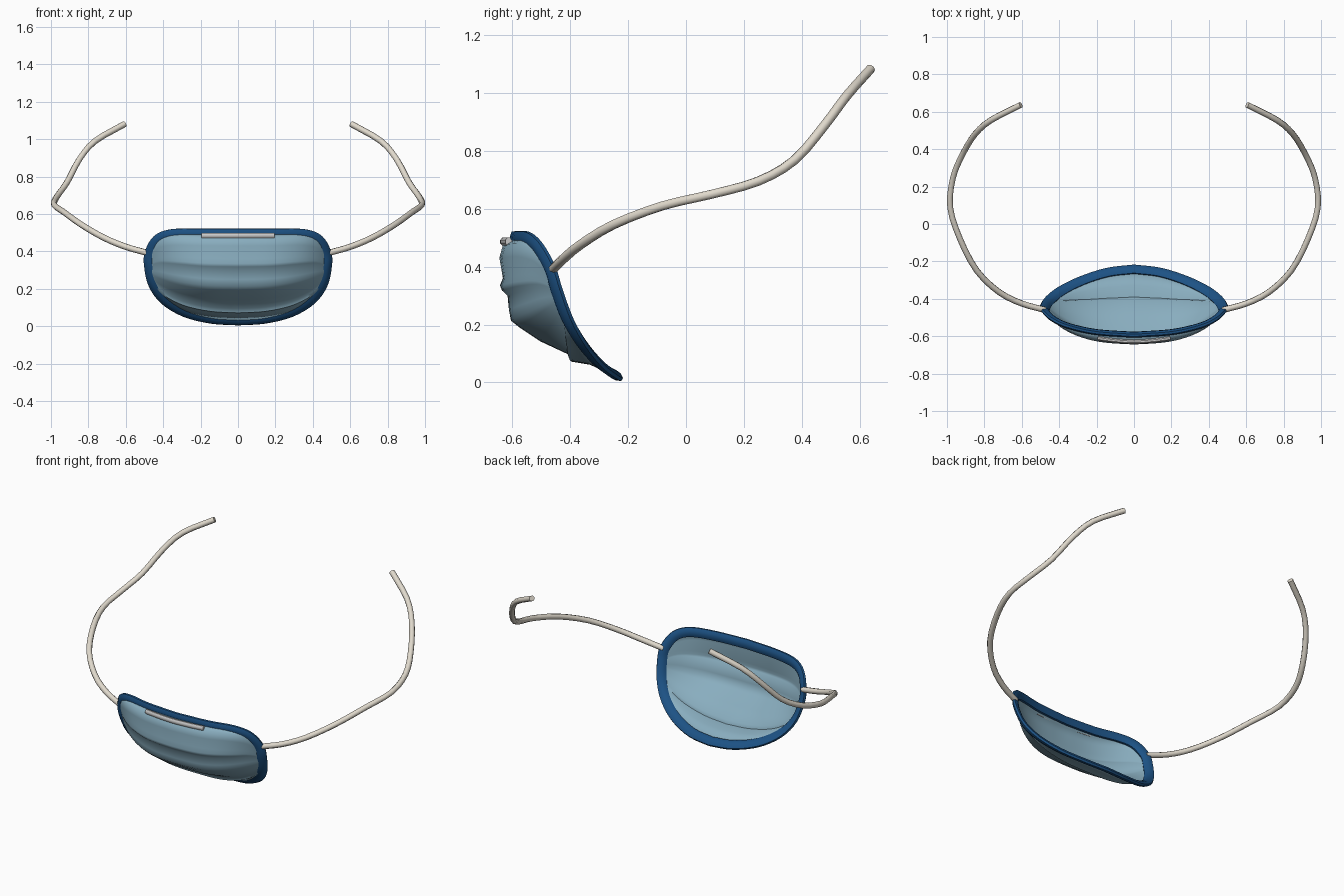
import bpy, bmesh, math
from mathutils import Vector as V

if "Cube" in bpy.data.objects:
    bpy.data.objects.remove(bpy.data.objects["Cube"])


def material(name, rgb):
    m = bpy.data.materials.new(name)
    m.diffuse_color = (*rgb, 1)
    m.use_nodes = True
    m.node_tree.nodes["Principled BSDF"].inputs["Base Color"].default_value = m.diffuse_color
    return m


def make_object(name, verts, faces, mat, angle=50):
    me = bpy.data.meshes.new(name)
    me.from_pydata(verts, [], faces)
    bm = bmesh.new()
    bm.from_mesh(me)
    bmesh.ops.remove_doubles(bm, verts=bm.verts, dist=1e-5)
    bmesh.ops.recalc_face_normals(bm, faces=bm.faces)
    bm.to_mesh(me)
    bm.free()
    ob = bpy.data.objects.new(name, me)
    bpy.context.collection.objects.link(ob)
    me.materials.append(mat)
    bpy.ops.object.select_all(action='DESELECT')
    ob.select_set(True)
    bpy.context.view_layer.objects.active = ob
    bpy.ops.object.shade_smooth_by_angle(angle=math.radians(angle))
    return ob


def spline(pts, sub):
    """Smooth curve through the points."""
    p = [V(q) for q in pts]
    p = [2 * p[0] - p[1]] + p + [2 * p[-1] - p[-2]]
    out = []
    for i in range(1, len(p) - 2):
        a, b, c, d = p[i - 1:i + 3]
        for k in range(sub):
            t = k / sub
            out.append(0.5 * (2 * b + (c - a) * t + (2 * a - 5 * b + 4 * c - d) * t * t
                              + (3 * b - a - 3 * c + d) * t ** 3))
    return out + [p[-2]]


def sweep(name, path, side, a, b, n, mat, closed=False):
    """Elliptical section: half-width a along side(p), half-thickness b across it."""
    verts, faces, m = [], [], len(path)
    for i, p in enumerate(path):
        nxt = path[(i + 1) % m] if closed else path[min(i + 1, m - 1)]
        prv = path[i - 1] if closed else path[max(i - 1, 0)]
        t = (nxt - prv).normalized()
        u = side(p)
        u = (u - t * u.dot(t)).normalized()
        w = t.cross(u)
        for k in range(n):
            r = 2 * math.pi * (k + 0.5) / n
            verts.append(p + u * a * math.cos(r) + w * b * math.sin(r))
    for i in range(m if closed else m - 1):
        j = (i + 1) % m
        for k in range(n):
            l = (k + 1) % n
            faces.append((i * n + k, i * n + l, j * n + l, j * n + k))
    if not closed:
        faces += [tuple(range(n)), tuple(range((m - 1) * n, m * n))]
    return make_object(name, verts, faces, mat)


def flip(p):
    return V((-p.x, p.y, p.z))


cloth = material("pale_blue_cloth", (0.25, 0.42, 0.52))
trim = material("dark_blue_trim", (0.012, 0.085, 0.235))
cord = material("cream_cord", (0.75, 0.70, 0.61))
metal = material("light_metal", (0.75, 0.75, 0.75))

# Half outline of the mask, top centre to cheek (index 5) to chin
outline = [(0, -.592, .494), (.2, -.578, .494), (.35, -.545, .492), (.43, -.508, .462),
           (.472, -.468, .39), (.476, -.447, .32), (.453, -.41, .22),
           (.39, -.36, .135), (.28, -.305, .07), (.14, -.26, .035), (0, -.243, .026)]
SUB = 4
half = spline(outline, SUB)
mid = 5 * SUB
top, bottom = half[:mid + 1], half[mid:][::-1]

# Pleated cloth shell: centre profile (y, z), fading out toward the cheeks
profile = [(-.592, .494), (-.628, .475), (-.64, .43), (-.628, .36), (-.638, .335),
           (-.632, .32), (-.612, .30), (-.607, .25), (-.60, .215), (-.575, .195),
           (-.50, .145), (-.40, .098), (-.392, .075), (-.33, .065), (-.243, .026)]
columns = [(flip(t), flip(b)) for t, b in zip(top[:0:-1], bottom[:0:-1])] + list(zip(top, bottom))
verts, faces, rows = [], [], len(profile)
for t, b in columns:
    x = (t.x + b.x) / 2
    w = 1 - min(1, abs(x) / .476) ** 2.8
    for y, z in profile:
        v = (top[0].z - z) / (top[0].z - bottom[0].z)
        bulge = y - top[0].lerp(bottom[0], v).y
        verts.append(t.lerp(b, v) + V((0, bulge * w, 0)))
for i in range(len(columns) - 1):
    for j in range(rows - 1):
        a = i * rows + j
        faces.append((a, a + 1, a + rows + 1, a + rows))
shell = make_object("mask_shell", verts, faces, cloth, 60)
mod = shell.modifiers.new("thickness", 'SOLIDIFY')
mod.thickness, mod.offset = 0.008, 0

# Bound edge all round
loop = half + [flip(p) for p in half[-2:0:-1]]
sweep("edge_binding", loop, lambda p: V((p.x * .6, -.56, .25)) - p, .03, .016, 8, trim, True)

# Nose strip under the top edge
strip = spline([(-.195, -.612, .486), (-.1, -.624, .486), (0, -.630, .486),
                (.1, -.624, .486), (.195, -.612, .486)], 3)
sweep("nose_strip", strip, lambda p: V((0, 0, 1)), .015, .012, 8, metal)

# Open straps on both sides
strap = spline([(.475, -.46, .39), (.60, -.425, .425), (.72, -.365, .475), (.84, -.25, .545),
                (.93, -.08, .61), (.983, .09, .65), (.967, .25, .695), (.915, .375, .768),
                (.85, .48, .89), (.765, .555, .99), (.605, .637, 1.082)], 3)
for name, path in (("strap_right", strap), ("strap_left", [flip(p) for p in strap])):
    sweep(name, path, lambda p: V((p.x, p.y, 0)), .0165, .0165, 8, cord)
